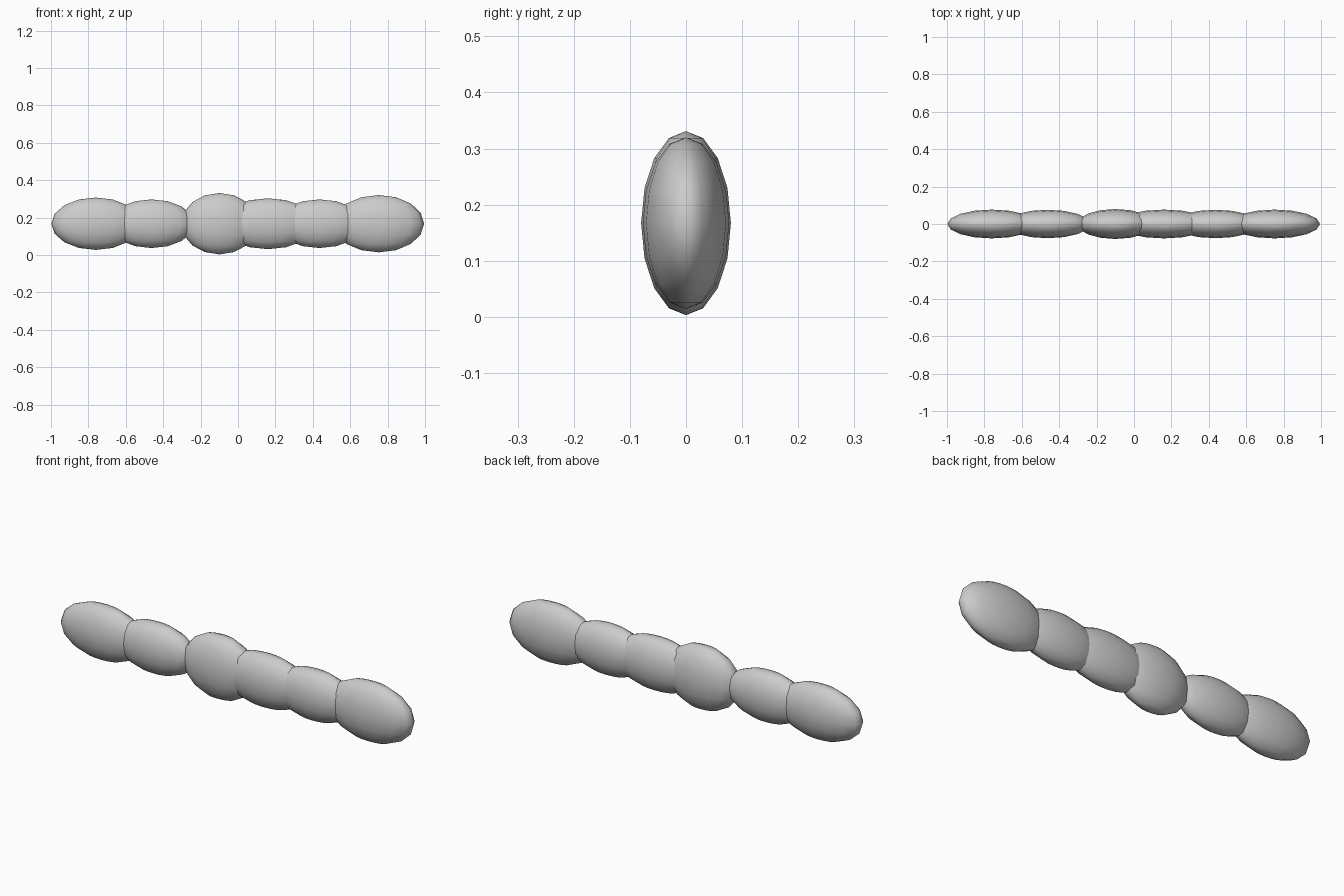
import bpy

if "Cube" in bpy.data.objects:
    bpy.data.objects.remove(bpy.data.objects["Cube"])

# One plain grey for the whole string of beads
grey = bpy.data.materials.new("light_grey")
grey.diffuse_color = (0.6, 0.6, 0.6, 1)
grey.use_nodes = True
grey.node_tree.nodes["Principled BSDF"].inputs["Base Color"].default_value = grey.diffuse_color

MID_Z = 0.167

# name, centre x, radius x, radius y, radius z
SEGMENTS = [
    ("left_end_bead", -0.760, 0.238, 0.077, 0.140),
    ("left_inner_bead", -0.462, 0.228, 0.076, 0.130),
    ("tall_bead", -0.099, 0.205, 0.080, 0.164),
    ("middle_bead", 0.160, 0.255, 0.077, 0.136),
    ("right_inner_bead", 0.436, 0.235, 0.076, 0.130),
    ("right_end_bead", 0.752, 0.243, 0.077, 0.153),
]


def bead(name, x, rx, ry, rz):
    """Flattened, smooth sphere with its poles at top and bottom."""
    bpy.ops.mesh.primitive_uv_sphere_add(
        segments=16, ring_count=8, radius=1, location=(x, 0, MID_Z))
    ob = bpy.context.object
    ob.name = name
    ob.scale = (rx, ry, rz)
    bpy.ops.object.transform_apply(location=False, rotation=False, scale=True)
    bpy.ops.object.shade_smooth()
    ob.data.materials.append(grey)


# Overlapping row of beads along x
for segment in SEGMENTS:
    bead(*segment)
